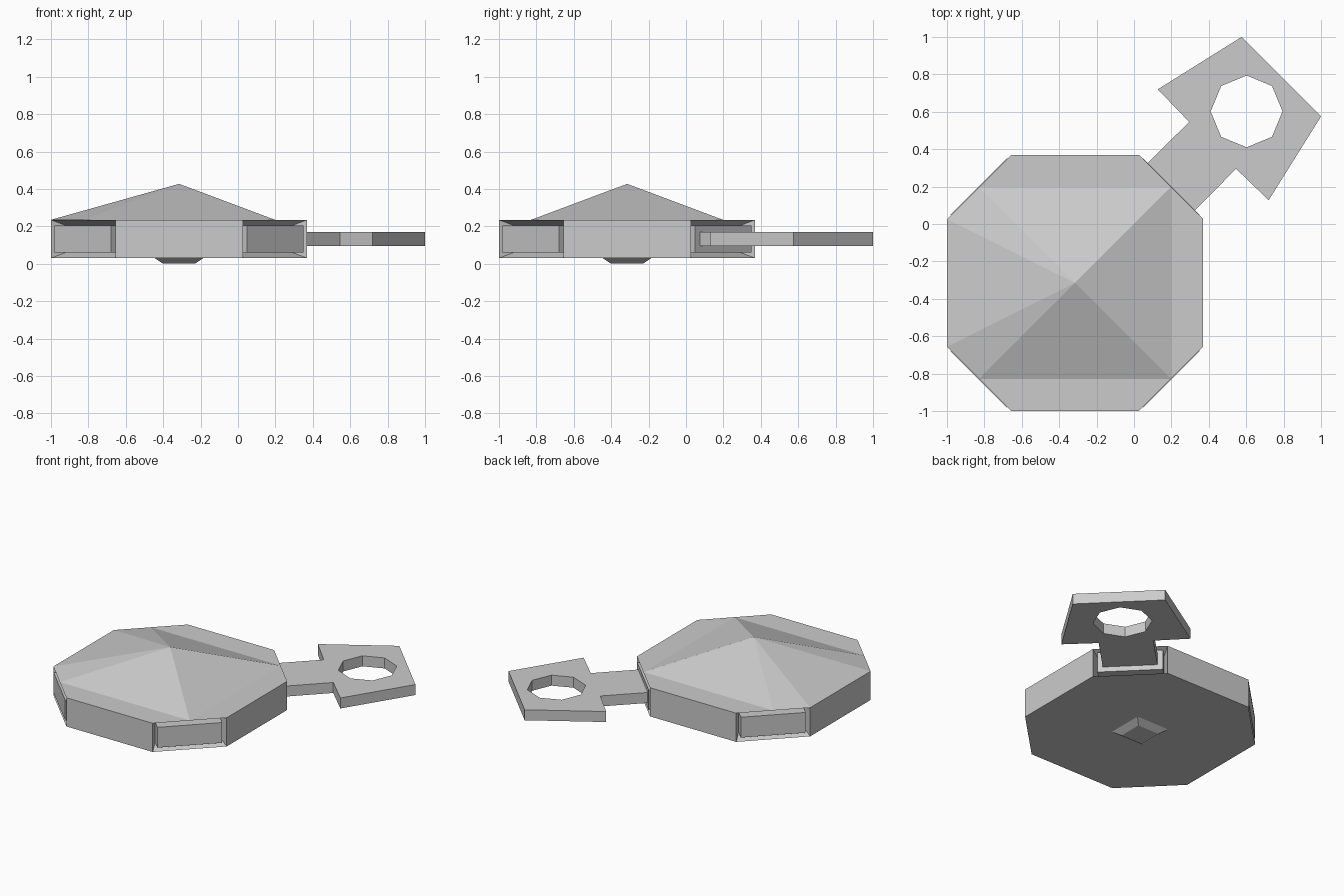
import bpy, bmesh
from math import sin, cos, pi
from mathutils import Vector

if "Cube" in bpy.data.objects:
    bpy.data.objects.remove(bpy.data.objects["Cube"])

C = -0.315            # body centre in x and y
H, S = 0.685, 0.341   # half width, half length of a straight side
Z0, Z1, APEX = 0.03, 0.235, 0.427


def finish(bm, name):
    mesh = bpy.data.meshes.new(name)
    bm.to_mesh(mesh)
    bm.free()
    obj = bpy.data.objects.new(name, mesh)
    bpy.context.collection.objects.link(obj)
    return obj


def ring(bm, pts, z):
    return [bm.verts.new((C + x, C + y, z)) for x, y in pts]


# Eight-sided body: straight sides alternate with corner sides
bm = bmesh.new()
octagon = [(H, -S), (H, S), (S, H), (-S, H), (-H, S), (-H, -S), (-S, -H), (S, -H)]
low, high = ring(bm, octagon, Z0), ring(bm, octagon, Z1)
bm.faces.new(low[::-1])
corners = []
for i in range(8):
    j = (i + 1) % 8
    f = bm.faces.new((low[i], low[j], high[j], high[i]))
    if i % 2:
        corners.append(f)

# Four-sided roof with ridges running to the middle of the corner sides
apex = bm.verts.new((C, C, APEX))
m = (H + S) / 2
mids = ring(bm, [(m, -m), (m, m), (-m, m), (-m, -m)], Z1)
for k in range(4):
    a, b = mids[k], mids[(k + 1) % 4]
    p, q = high[2 * k], high[2 * k + 1]
    if k == 2:      # left side slopes all the way to the edge
        for tri in ((a, p, apex), (p, q, apex), (q, b, apex)):
            bm.faces.new(tri)
    else:           # other sides have a flat rim
        bm.faces.new((a, b, apex))
        bm.faces.new((a, p, q, b))

# Corner panels: sunken sloped groove, panel raised flush again
bm.normal_update()
for f in corners:
    n = f.normal.copy()
    bmesh.ops.inset_individual(bm, faces=[f], thickness=0.03, depth=-0.08,
                               use_even_offset=True)
    out = bmesh.ops.extrude_discrete_faces(bm, faces=[f])
    bmesh.ops.translate(bm, verts=out["faces"][0].verts, vec=n * 0.083)
finish(bm, "body")

# Small tapered foot under the body
bm = bmesh.new()
square = [(1, 1), (-1, 1), (-1, -1), (1, -1)]
top = ring(bm, [(x * 0.13, y * 0.13) for x, y in square], Z0)
bot = ring(bm, [(x * 0.085, y * 0.085) for x, y in square], 0.0)
bm.faces.new(bot[::-1])
for i in range(4):
    j = (i + 1) % 4
    bm.faces.new((bot[i], bot[j], top[j], top[i]))
finish(bm, "foot")

# Arrow-shaped tag with an eight-sided hole, mirrored across the diagonal
half = [(0.32, 0.068), (0.546, 0.295), (0.72, 0.127), (1.0, 0.575)]
outline = half + [(y, x) for x, y in reversed(half)]
hole = [(0.602 + 0.192 * cos(i * pi / 4), 0.602 + 0.192 * sin(i * pi / 4)) for i in range(8)]
curve = bpy.data.curves.new("tag", "CURVE")
curve.dimensions = "2D"
curve.fill_mode = "BOTH"
curve.extrude = 0.0375
for pts in (outline, hole):
    sp = curve.splines.new("POLY")
    sp.points.add(len(pts) - 1)
    for point, (x, y) in zip(sp.points, pts):
        point.co = (x, y, 0, 1)
    sp.use_cyclic_u = True
tag = bpy.data.objects.new("tag", curve)
tag.location.z = 0.1335
bpy.context.collection.objects.link(tag)
bpy.context.view_layer.objects.active = tag
tag.select_set(True)
bpy.ops.object.convert(target="MESH")
bpy.ops.object.shade_flat()
